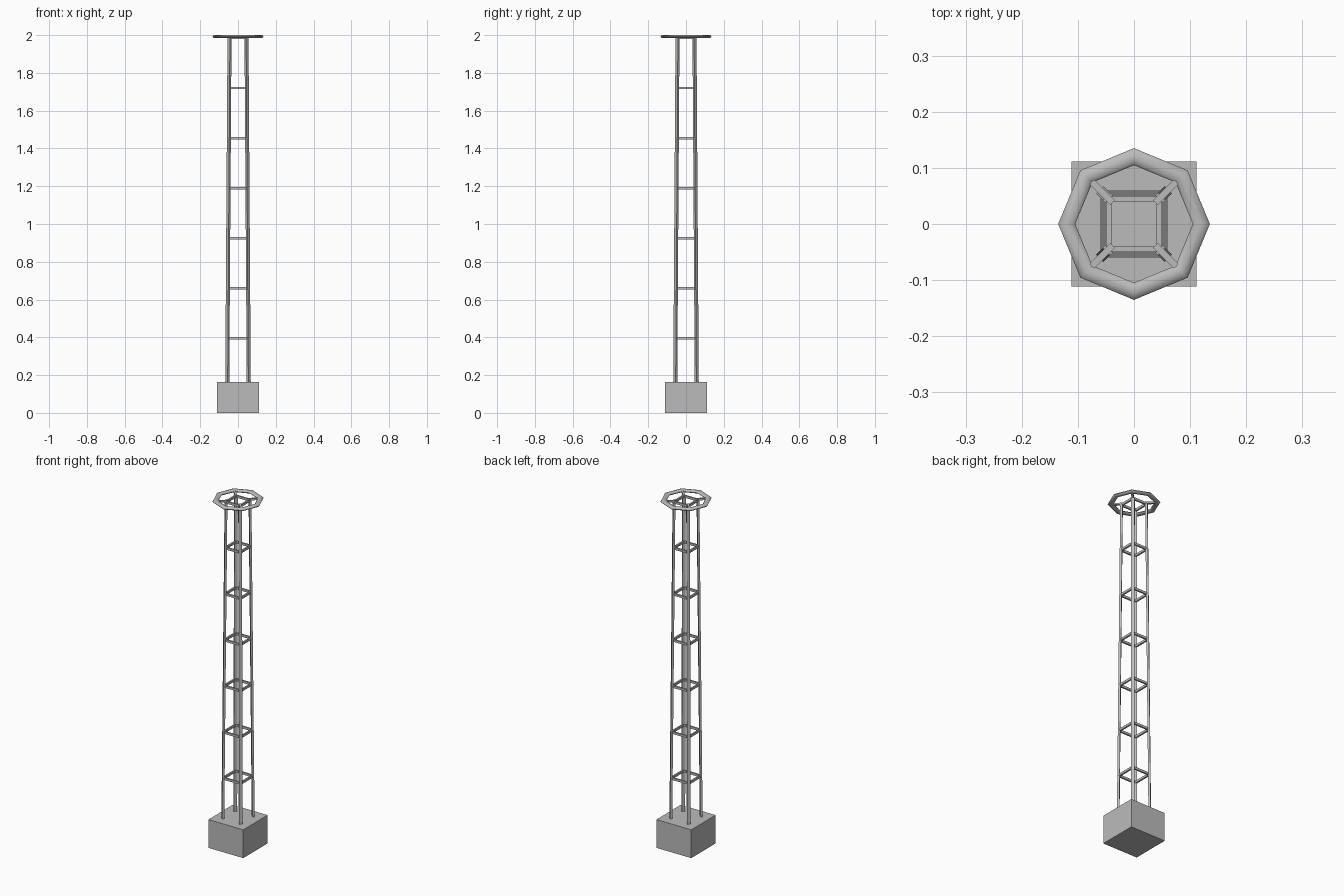
import bpy, bmesh, math
from mathutils import Vector, Matrix

cube = bpy.data.objects.get("Cube")
if cube:
    bpy.data.objects.remove(cube, do_unlink=True)

grey = bpy.data.materials.new("plain_grey")
grey.use_nodes = True
colour = (0.5, 0.5, 0.5, 1)
grey.diffuse_color = colour
grey.node_tree.nodes["Principled BSDF"].inputs["Base Color"].default_value = colour


def finish(name, bm):
    bmesh.ops.recalc_face_normals(bm, faces=bm.faces)
    mesh = bpy.data.meshes.new(name)
    bm.to_mesh(mesh)
    bm.free()
    mesh.materials.append(grey)
    ob = bpy.data.objects.new(name, mesh)
    bpy.context.collection.objects.link(ob)
    return ob


def beam(name, a, b, side, width, depth):
    """Rectangular bar from a to b; width runs along side."""
    a, b, side = Vector(a), Vector(b), Vector(side).normalized()
    other = (b - a).cross(side).normalized()
    bm = bmesh.new()
    bmesh.ops.create_cube(bm, size=1)
    for v in bm.verts:
        end = b if v.co.z > 0 else a
        v.co = end + side * v.co.x * width + other * v.co.y * depth
    return finish(name, bm)


# Foundation block
BASE = 0.163
bm = bmesh.new()
bmesh.ops.create_cube(bm, size=1)
bmesh.ops.transform(bm, verts=bm.verts, matrix=Matrix.Translation((0, 0, BASE / 2))
                    @ Matrix.Diagonal((0.222, 0.222, BASE, 1)))
finish("foundation", bm)

TOP = 1.985


def inset(z):
    """Distance of the leg centre from each axis at height z."""
    return 0.057 - 0.012 * (z - BASE) / (TOP - BASE)


# Tapering legs at the corners, with spokes out to the ring
for i, (sx, sy) in enumerate([(1, 1), (-1, 1), (-1, -1), (1, -1)], 1):
    low, high = inset(BASE), inset(TOP)
    tangent = (-sy, sx, 0)
    beam(f"leg_{i}", (sx * low, sy * low, BASE - 0.01), (sx * high, sy * high, TOP),
         tangent, 0.018, 0.012)
    beam(f"spoke_{i}", (sx * 0.038, sy * 0.038, 1.99), (sx * 0.078, sy * 0.078, 1.99),
         tangent, 0.012, 0.010)

# Square frames of crossbars
for level in range(7):
    z = 0.395 + level * 0.265
    d = inset(z)
    for i in range(4):
        turn = Matrix.Rotation(i * math.pi / 2, 3, 'Z')
        beam(f"crossbar_{level + 1}_{i + 1}", turn @ Vector((-d, -d, z)),
             turn @ Vector((d, -d, z)), (0, 0, 1), 0.013, 0.009)

# Eight-sided flattened ring
bm = bmesh.new()
SIDES, SECTION = 8, 8
rows = []
for i in range(SIDES):
    a = i * math.tau / SIDES
    row = []
    for j in range(SECTION):
        t = j * math.tau / SECTION
        r = 0.12 + 0.0152 * math.cos(t)
        row.append(bm.verts.new((r * math.cos(a), r * math.sin(a), 1.992 + 0.008 * math.sin(t))))
    rows.append(row)
for i in range(SIDES):
    p, q = rows[i], rows[(i + 1) % SIDES]
    for j in range(SECTION):
        k = (j + 1) % SECTION
        bm.faces.new((p[j], q[j], q[k], p[k]))
ring = finish("top_ring", bm)
for o in bpy.context.selected_objects:
    o.select_set(False)
ring.select_set(True)
bpy.context.view_layer.objects.active = ring
bpy.ops.object.shade_smooth_by_angle(angle=math.radians(50))
